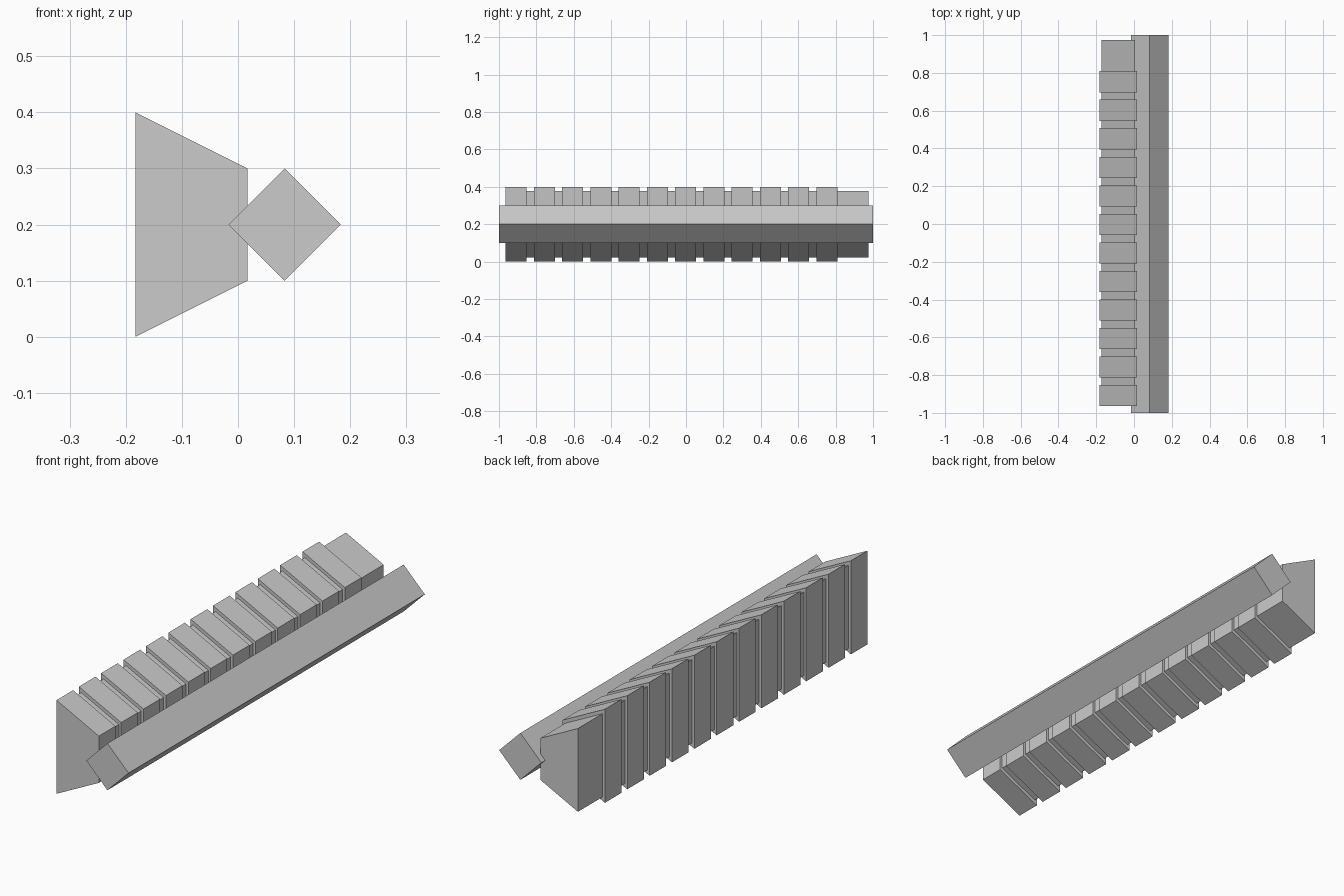
import bpy

if "Cube" in bpy.data.objects:
    bpy.data.objects.remove(bpy.data.objects["Cube"])

def prism(name, profile, y0, y1):
    """Extrude an (x, z) profile along y."""
    n = len(profile)
    verts = [(x, y, z) for y in (y0, y1) for x, z in profile]
    faces = [tuple(range(n)), tuple(range(2 * n - 1, n - 1, -1))]
    faces += [(i, i + n, (i + 1) % n + n, (i + 1) % n) for i in range(n)]
    mesh = bpy.data.meshes.new(name)
    mesh.from_pydata(verts, [], faces)
    obj = bpy.data.objects.new(name, mesh)
    bpy.context.collection.objects.link(obj)
    return obj

def wedge(scale):
    """Trapezoid profile, scaled about its own centre."""
    points = [(-0.1, -0.2), (0.1, -0.1), (0.1, 0.1), (-0.1, 0.2)]
    return [(-0.083 + x * scale, 0.2 + z * scale) for x, z in points]

# Square bar turned on its edge
prism("diamond_bar", [(-0.017, 0.2), (0.083, 0.1), (0.183, 0.2), (0.083, 0.3)], -1, 1)

# Slightly smaller core running through the ribs
prism("rail_core", wedge(0.89), -0.95, 0.975)

# Row of ribs, leaving the core bare at the back end
for i in range(12):
    y = -0.964 + i * 0.151
    prism(f"rail_rib_{i + 1}", wedge(1.0), y, y + 0.112)
